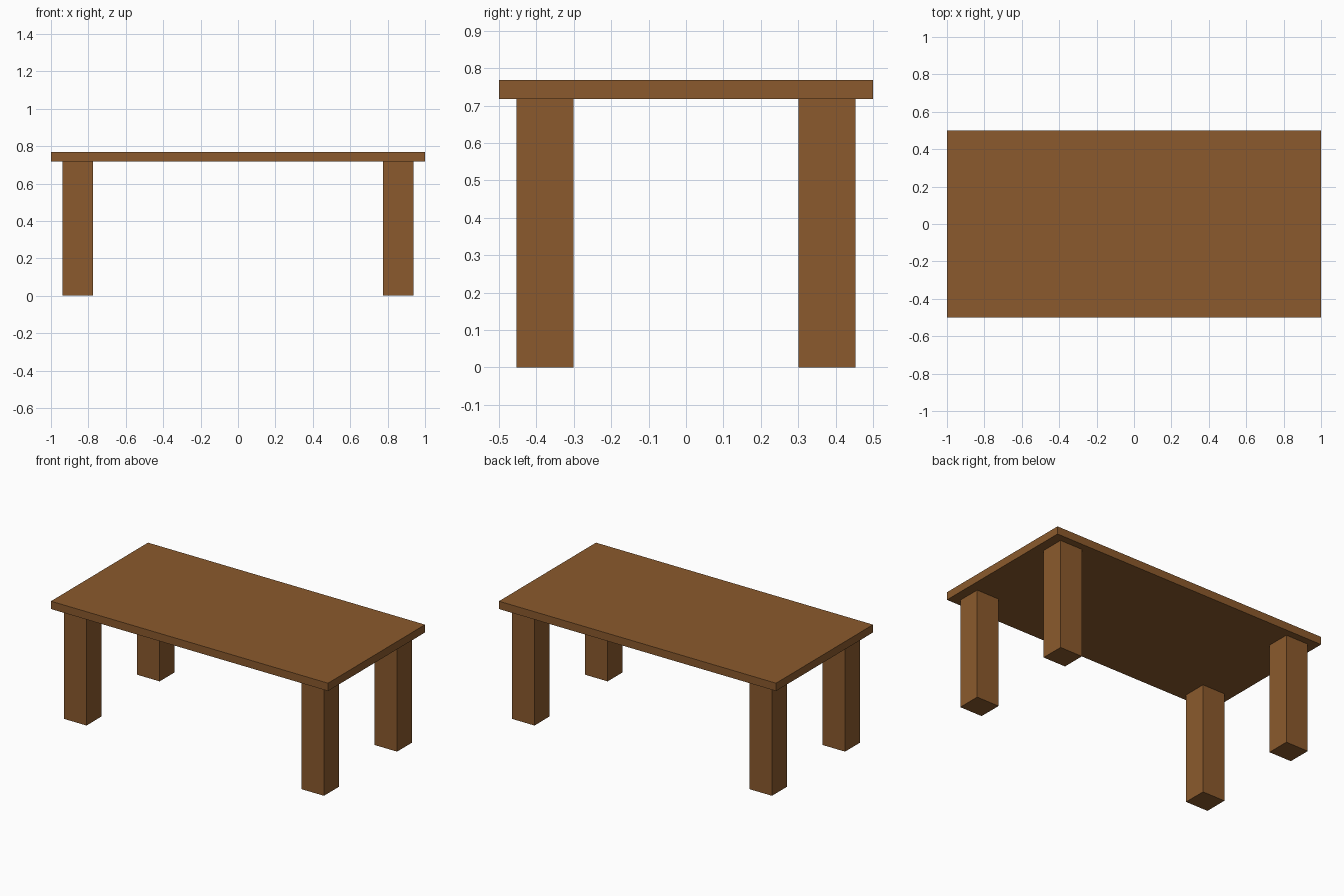
import bpy

if "Cube" in bpy.data.objects:
    bpy.data.objects.remove(bpy.data.objects["Cube"])

wood = bpy.data.materials.new("brown wood")
wood.diffuse_color = (0.258, 0.102, 0.026, 1)
wood.use_nodes = True
wood.node_tree.nodes["Principled BSDF"].inputs["Base Color"].default_value = wood.diffuse_color

TOP_Z, UNDER_Z = 0.769, 0.718


def box(name, centre, size):
    bpy.ops.mesh.primitive_cube_add(size=1, location=centre)
    ob = bpy.context.object
    ob.name = name
    ob.scale = size
    bpy.ops.object.transform_apply(location=False, rotation=False, scale=True)
    ob.data.materials.append(wood)
    return ob


# Table top
box("table_top", (0, 0, (TOP_Z + UNDER_Z) / 2), (2, 1, TOP_Z - UNDER_Z))

# Four square legs, set in from the corners
for side, sx in (("left", -1), ("right", 1)):
    for end, sy in (("front", -1), ("back", 1)):
        box(f"{end}_{side}_leg", (sx * 0.857, sy * 0.377, UNDER_Z / 2),
            (0.162, 0.153, UNDER_Z))
